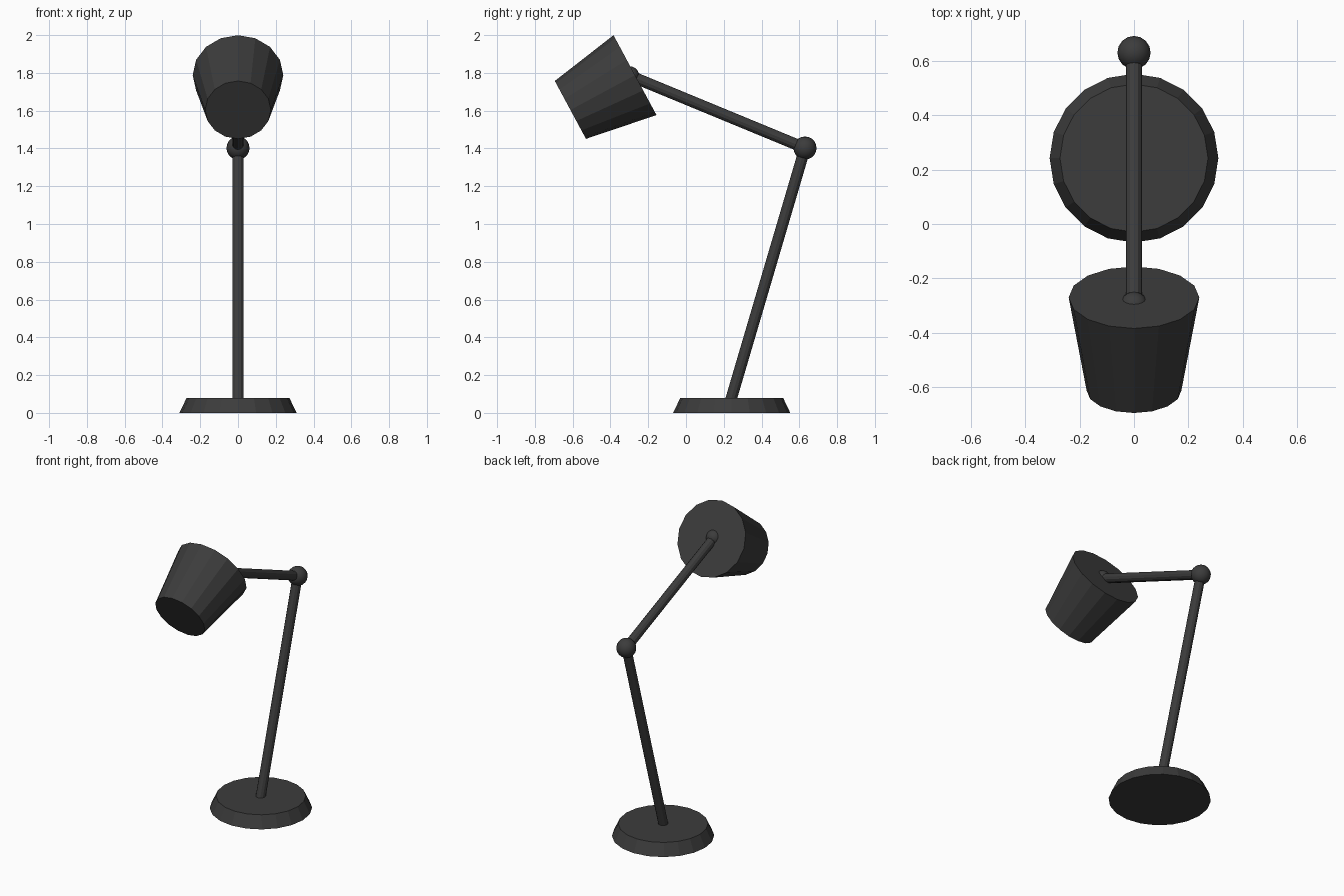
import bpy
from mathutils import Vector

if "Cube" in bpy.data.objects:
    bpy.data.objects.remove(bpy.data.objects["Cube"])

ELBOW = Vector((0, 0.63, 1.402))
NECK = Vector((0, -0.298, 1.785))

# dark painted metal
DARK = bpy.data.materials.new("dark_metal")
DARK.diffuse_color = (0.045, 0.045, 0.045, 1)
DARK.use_nodes = True
DARK.node_tree.nodes["Principled BSDF"].inputs["Base Color"].default_value = DARK.diffuse_color


def finish(name):
    """Name and paint the part just added."""
    obj = bpy.context.object
    obj.name = name
    obj.data.materials.append(DARK)
    return obj


def frustum(name, start, end, r_start, r_end, sides):
    """Closed cone section running from start to end."""
    start, end = Vector(start), Vector(end)
    axis = end - start
    bpy.ops.mesh.primitive_cone_add(
        vertices=sides, radius1=r_start, radius2=r_end, depth=axis.length,
        location=(start + end) / 2)
    obj = finish(name)
    # tilt about x only, so the sides stay symmetric across x = 0
    obj.rotation_mode = 'QUATERNION'
    obj.rotation_quaternion = Vector((0, 0, 1)).rotation_difference(axis)
    return obj


def ball(name, center, radius):
    """Smooth ball joint."""
    bpy.ops.mesh.primitive_uv_sphere_add(
        segments=16, ring_count=10, radius=radius, location=center)
    bpy.ops.object.shade_smooth()
    return finish(name)


# weighted foot with sloped rim
frustum("base", (0, 0.242, 0), (0, 0.242, 0.08), 0.31, 0.272, 20)

# two arms meeting at the elbow
frustum("lower_arm", (0, 0.232, 0.05), ELBOW, 0.03, 0.03, 12)
frustum("upper_arm", ELBOW, NECK, 0.03, 0.03, 12)

# ball joints
ball("elbow_joint", ELBOW, 0.061)
ball("neck_joint", NECK, 0.05)

# tapered lamp head, wide end toward the neck
frustum("lamp_head", (0, -0.27, 1.788), (0, -0.612, 1.604), 0.24, 0.174, 16)
